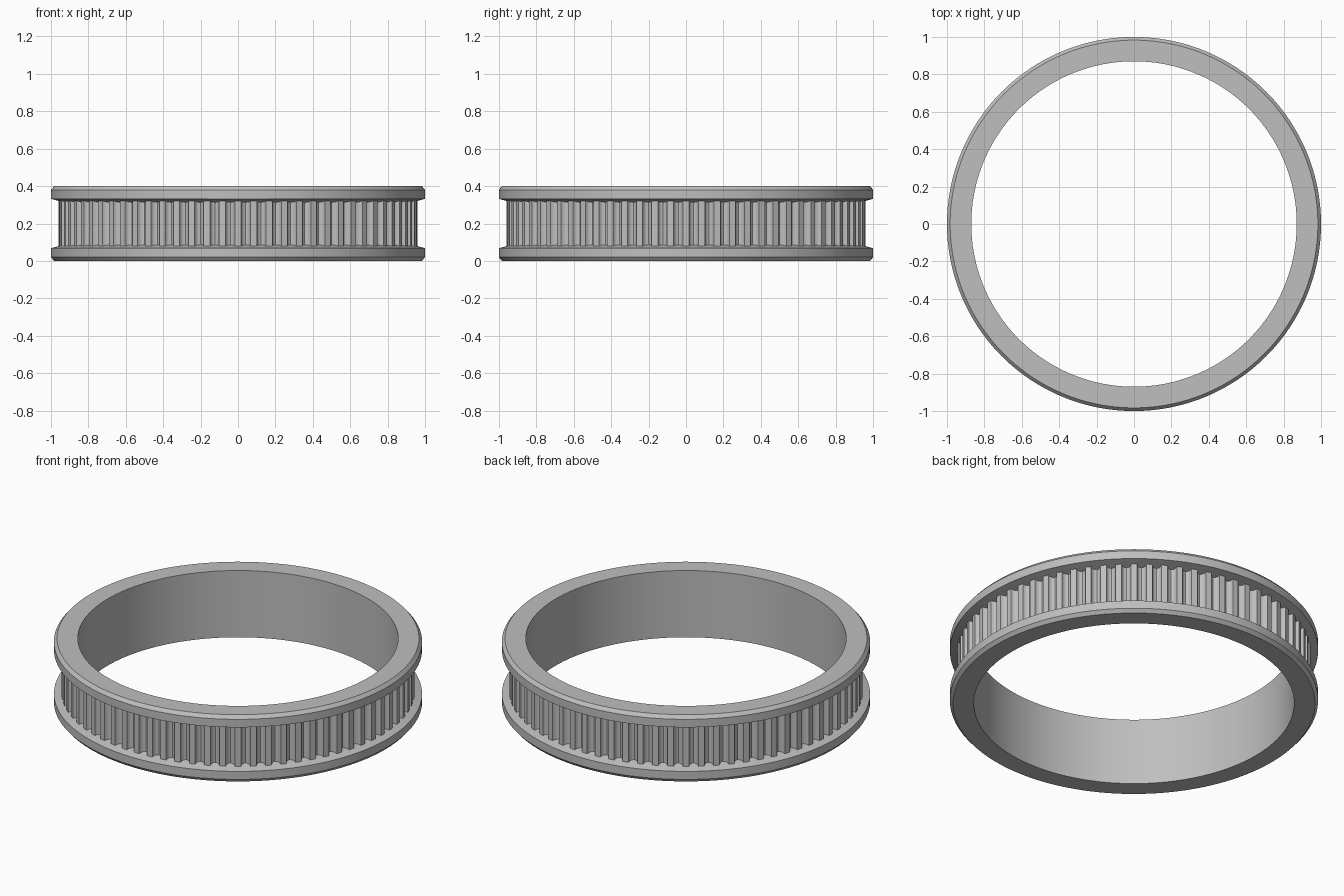
import bpy, bmesh
from math import sin, cos, pi, radians

cube = bpy.data.objects.get("Cube")
if cube:
    bpy.data.objects.remove(cube, do_unlink=True)

HEIGHT = 0.4
BORE = 0.87          # inner radius
TEETH = 72
TIP = 0.96           # radius of the tooth tips
DEPTH = 0.028        # groove depth

metal = bpy.data.materials.new("plain grey")
metal.use_nodes = True
grey = (0.52, 0.52, 0.52, 1)
metal.diffuse_color = grey
metal.node_tree.nodes["Principled BSDF"].inputs["Base Color"].default_value = grey


def sweep_ring(name, stations):
    """Join closed (radius, height) sections placed at successive angles."""
    bm = bmesh.new()
    loops = [[bm.verts.new((r * cos(a), r * sin(a), z)) for r, z in section]
             for a, section in stations]
    for i, loop in enumerate(loops):
        following = loops[(i + 1) % len(loops)]
        for j in range(len(loop)):
            k = (j + 1) % len(loop)
            bm.faces.new((loop[j], following[j], following[k], loop[k]))
    bmesh.ops.recalc_face_normals(bm, faces=bm.faces)
    mesh = bpy.data.meshes.new(name)
    bm.to_mesh(mesh)
    bm.free()
    mesh.materials.append(metal)
    obj = bpy.data.objects.new(name, mesh)
    bpy.context.collection.objects.link(obj)
    bpy.ops.object.select_all(action='DESELECT')
    obj.select_set(True)
    bpy.context.view_layer.objects.active = obj
    # Keep the shallow flange cones and groove lips crisp
    bpy.ops.object.shade_smooth_by_angle(angle=radians(32))
    return obj


# Hub with two chamfered flanges, mirrored about mid height
lower = [(BORE, 0), (0.983, 0), (1, 0.02), (1, 0.068), (0.92, 0.09)]
upper = [(r, HEIGHT - z) for r, z in reversed(lower)]
segments = 192
sweep_ring("flanged_hub",
           [(2 * pi * i / segments, lower + upper) for i in range(segments)])

# Toothed band: flat lands separated by rounded grooves
band = []
steps = 6
for tooth in range(TEETH):
    for s in range(steps + 1):
        swing = pi * s / steps
        angle = 2 * pi * (tooth + 0.5 - 0.3 * cos(swing)) / TEETH
        r = TIP - DEPTH * sin(swing)
        band.append((angle, [(0.9, 0.07), (r, 0.07),
                             (r, HEIGHT - 0.07), (0.9, HEIGHT - 0.07)]))
sweep_ring("toothed_band", band)
